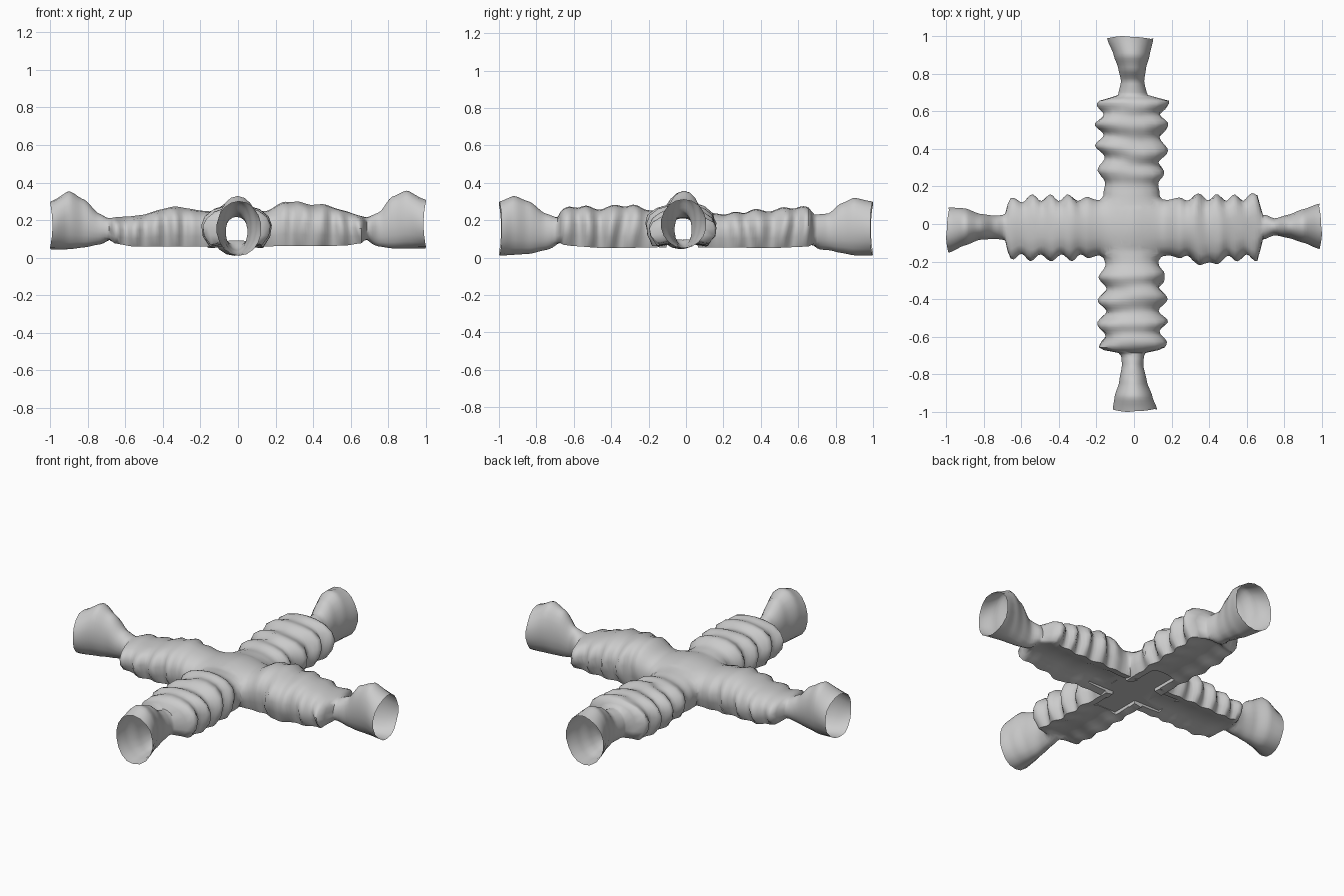
import bpy, bmesh, math
from mathutils import Vector, noise

if "Cube" in bpy.data.objects:
    bpy.data.objects.remove(bpy.data.objects["Cube"])

# half cross-sections: (sideways 0..1, height 0..1), from floor to roof
BODY = [(0, .17), (.28, .16), (.52, .09), (.8, .05), (.96, .3), (1, .56), (.9, .76), (.66, .91), (.33, .98), (0, 1)]
MOUTH = [(math.sin(math.pi * i / 9), 0.5 - 0.5 * math.cos(math.pi * i / 9)) for i in range(10)]

# stations along each tunnel: position, low side, high side, floor, roof
X_KEYS = [(-.985, -.155, .09, .045, .30), (-.9, -.115, .085, .045, .355), (-.82, -.085, .055, .055, .31),
          (-.74, -.08, .045, .07, .235), (-.69, -.085, .05, .085, .21), (-.665, -.17, .12, .07, .212),
          (-.55, -.18, .14, .05, .22), (-.35, -.18, .14, .05, .27), (-.15, -.18, .14, .05, .25),
          (0, -.18, .14, .045, .27), (.15, -.18, .14, .05, .25), (.24, -.18, .14, .05, .30),
          (.32, -.19, .145, .05, .295), (.39, -.225, .145, .05, .28), (.46, -.19, .14, .05, .285),
          (.57, -.18, .14, .055, .25), (.66, -.18, .15, .07, .22), (.685, -.085, .055, .085, .215),
          (.75, -.06, .03, .06, .24), (.82, -.075, .05, .05, .325), (.9, -.10, .08, .05, .358), (.985, -.135, .11, .05, .31)]
Y_KEYS = [(-.985, -.115, .125, .01, .30), (-.92, -.105, .10, .015, .33), (-.84, -.08, .07, .02, .30),
          (-.75, -.065, .05, .04, .235), (-.69, -.07, .055, .06, .215), (-.665, -.165, .145, .06, .25),
          (-.6, -.175, .16, .05, .275), (-.45, -.17, .155, .04, .265), (-.3, -.17, .155, .04, .28),
          (-.15, -.17, .14, .045, .25), (0, -.17, .14, .042, .26), (.2, -.17, .145, .045, .235),
          (.45, -.185, .16, .04, .25), (.6, -.185, .16, .045, .27), (.655, -.17, .165, .05, .26),
          (.69, -.085, .07, .045, .23), (.76, -.07, .055, .04, .235), (.83, -.085, .065, .025, .29),
          (.9, -.11, .085, .012, .32), (.985, -.145, .105, .01, .30)]


def sample(keys, t):
    for a, b in zip(keys, keys[1:]):
        if t <= b[0]:
            f = (t - a[0]) / (b[0] - a[0])
            f = f * f * (3 - 2 * f) * .5 + f * .5
            return [p + (q - p) * f for p, q in zip(a[1:], b[1:])]
    return list(keys[-1][1:])


def tunnel(name, keys, along_x, period, amp, roof_amp):
    bm = bmesh.new()
    n = 132
    rings = []
    for s in range(n + 1):
        t = -.985 + 1.97 * s / n
        lo, hi, zb, zt = sample(keys, t)
        # ribs only in the wide middle stretch of each arm
        w = min(1, max(0, (.70 - abs(t)) / .04)) * min(1, max(0, (abs(t) - .14) / .14))
        mouth = min(1, max(0, (abs(t) - .66) / .05))
        ring = []
        for i in list(range(10)) + list(range(-8, 0)):
            sx, sz = Vector(BODY[abs(i)]).lerp(Vector(MOUTH[abs(i)]), mouth)
            side = 1 if i >= 0 else -1
            u = (lo + hi) / 2 + side * sx * (hi - lo) / 2
            # rib wave with phase wandering around the section
            wob = noise.noise(Vector((t * 4, side * 2.3, sz * 2 + period * 40)))
            rib = math.cos(2 * math.pi * (abs(t) - .65) / period + wob * 1.8)
            u += side * sx * w * rib * amp * (.4 + .6 * min(1, sz * 3))
            z = zb + sz * (zt - zb) + w * max(0, sz - .4) * (rib * roof_amp + wob * .012)
            # ragged mouth rim
            flare = max(0, abs(t) - .93) / .055
            tt = t + math.copysign(flare * (.015 * abs(2 * sz - 1) ** 2 - .003 * side), t)
            ring.append(bm.verts.new((tt, u, z) if along_x else (u, tt, z)))
        rings.append(ring)
    for a, b in zip(rings, rings[1:]):
        for i in range(18):
            j = (i + 1) % 18
            bm.faces.new((a[i], a[j], b[j], b[i]))
    bm.faces.new(rings[0])
    bm.faces.new(rings[-1])
    bmesh.ops.recalc_face_normals(bm, faces=bm.faces)
    me = bpy.data.meshes.new(name)
    bm.to_mesh(me)
    bm.free()
    ob = bpy.data.objects.new(name, me)
    bpy.context.collection.objects.link(ob)
    return ob


# a floor slab hollow is cleared where the tunnels meet, so the recess runs through the crossing
def floor_cutter():
    bm = bmesh.new()
    for sx, sy in ((.5, .17), (.155, .5)):
        m = bmesh.ops.create_cube(bm, size=1)
        for v in m["verts"]:
            v.co = Vector((v.co.x * sx - .015, v.co.y * sy - .02, -.02 + (v.co.z + .5) * .102))
    me = bpy.data.meshes.new("floor_cutter")
    bm.to_mesh(me)
    bm.free()
    ob = bpy.data.objects.new("floor_cutter", me)
    ob.hide_render = True
    bpy.context.collection.objects.link(ob)
    return ob


# two tunnels merged into one crossing
cave = tunnel("cave_crossing", X_KEYS, True, .105, .018, .002)
other = tunnel("cross_tunnel", Y_KEYS, False, .125, .024, .014)
cutter = floor_cutter()
bpy.context.view_layer.objects.active = cave
cave.select_set(True)
for op, ob in (('UNION', other), ('DIFFERENCE', cutter)):
    mod = cave.modifiers.new("join", 'BOOLEAN')
    mod.operation = op
    mod.solver = 'EXACT'
    mod.use_self = True
    mod.object = ob
    bpy.ops.object.modifier_apply(modifier=mod.name)
    bpy.data.objects.remove(ob)

# open the four mouths and soften the seam at the crossing
bm = bmesh.new()
bm.from_mesh(cave.data)
caps = [f for f in bm.faces if max(abs(f.calc_center_median().x), abs(f.calc_center_median().y)) > .95
        and max(abs(f.normal.x), abs(f.normal.y)) > .9 and len(f.verts) != 4]
bmesh.ops.delete(bm, geom=caps, context='FACES')
for reach in (.3, .27, .25, .23):
    core = [v for v in bm.verts if max(abs(v.co.x), abs(v.co.y)) < reach and v.co.z > .1]
    bmesh.ops.smooth_vert(bm, verts=core, factor=.4, use_axis_x=True, use_axis_y=True, use_axis_z=True)
bm.to_mesh(cave.data)
bm.free()
bpy.ops.object.shade_smooth_by_angle(angle=math.radians(60))
